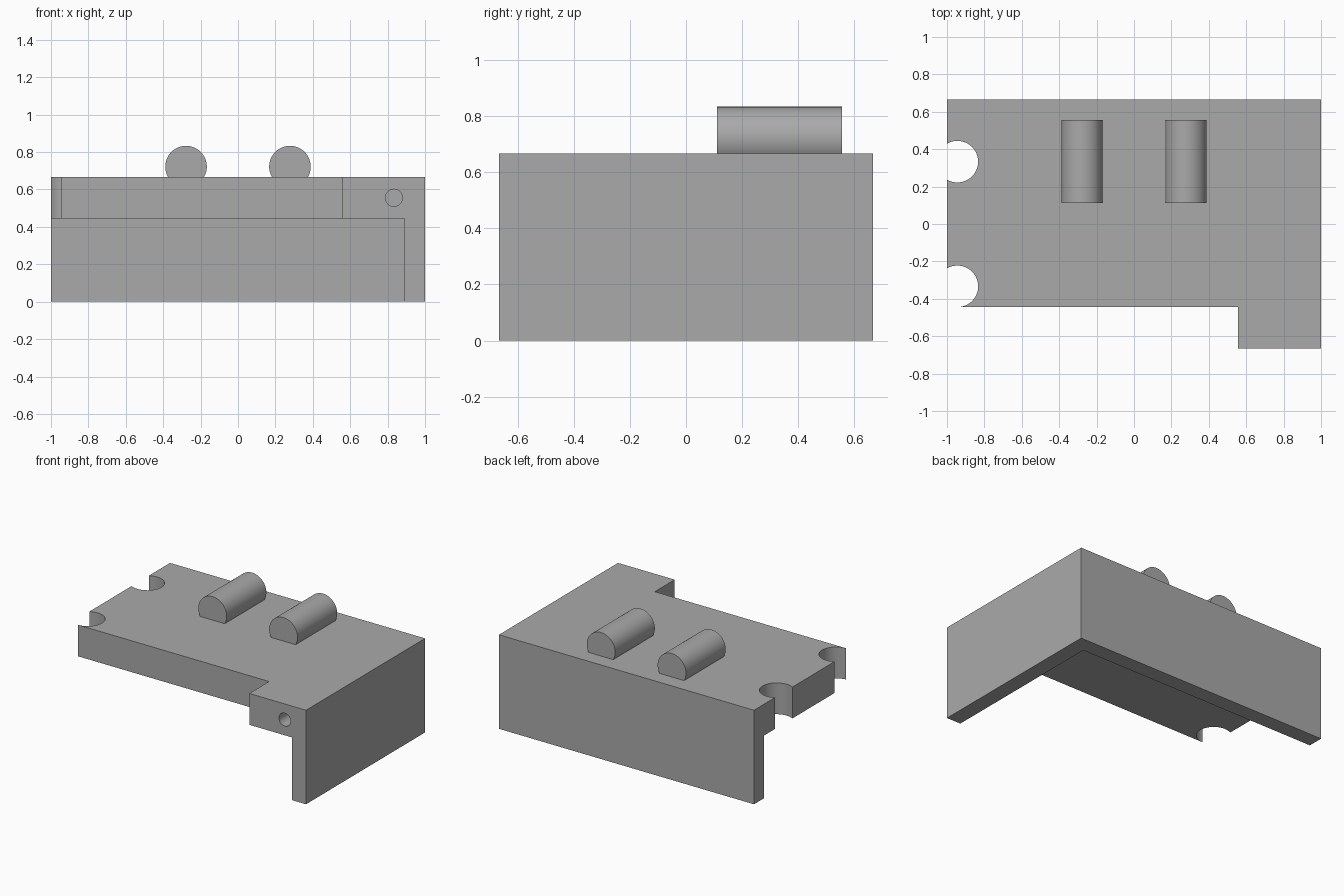
import bpy
import bmesh
from math import sin, cos, acos, radians, pi
from mathutils import Matrix, Vector

default = bpy.data.objects.get("Cube")
if default:
    bpy.data.objects.remove(default, do_unlink=True)

grey = bpy.data.materials.new("plain_grey")
grey.use_nodes = True
colour = (0.4, 0.4, 0.4, 1)
grey.diffuse_color = colour
grey.node_tree.nodes["Principled BSDF"].inputs["Base Color"].default_value = colour

U = 1 / 9                      # module of the design
X, Y = 1.0, 6 * U              # half width and half depth
TOP, UNDER = 6 * U, 4 * U      # slab top and underside


def arc(cx, cy, r, start, end, steps=32):
    """Points along an arc, angles in radians."""
    return [(cx + r * cos(start + (end - start) * i / steps),
             cy + r * sin(start + (end - start) * i / steps))
            for i in range(steps + 1)]


def prism(name, outline, low, high, along_y=False):
    """Extrude an outline along z, or an x-z outline along y."""
    bm = bmesh.new()
    place = (lambda a, b: (a, low, b)) if along_y else (lambda a, b: (a, b, low))
    face = bm.faces.new([bm.verts.new(place(a, b)) for a, b in outline])
    made = bmesh.ops.extrude_face_region(bm, geom=[face])["geom"]
    step = Vector((0, high - low, 0) if along_y else (0, 0, high - low))
    bmesh.ops.translate(bm, vec=step,
                        verts=[v for v in made if isinstance(v, bmesh.types.BMVert)])
    bmesh.ops.recalc_face_normals(bm, faces=bm.faces)
    mesh = bpy.data.meshes.new(name)
    bm.to_mesh(mesh)
    bm.free()
    mesh.materials.append(grey)
    obj = bpy.data.objects.new(name, mesh)
    bpy.context.collection.objects.link(obj)
    return obj


def select(obj):
    bpy.ops.object.select_all(action="DESELECT")
    obj.select_set(True)
    bpy.context.view_layer.objects.active = obj


def combine(target, other, operation):
    """Apply a boolean and remove the second object."""
    other.hide_render = True
    mod = target.modifiers.new(operation.lower(), "BOOLEAN")
    mod.operation, mod.solver, mod.object = operation, "EXACT", other
    select(target)
    bpy.ops.object.modifier_apply(modifier=mod.name)
    bpy.data.objects.remove(other, do_unlink=True)


# Top slab: front tab on the left, two round notches on the right edge
notch_x, notch_y = -X + U / 2, 3 * U
reach = acos(-0.5)             # where the notch circle meets the edge
outline = [(X, -Y), (X, Y), (-X, Y)]
outline += arc(notch_x, notch_y, U, reach, -reach)
outline += arc(notch_x, -notch_y, U, reach, -pi / 2)
outline += [(5 * U, -4 * U), (5 * U, -Y)]
body = prism("body", outline, UNDER, TOP)

# Back and side walls below the slab, as one L-shaped piece
walls = prism("walls", [(X, -Y), (X, Y), (-X, Y), (-X, Y - U),
                        (X - U, Y - U), (X - U, -Y)], 0, UNDER)
combine(body, walls, "UNION")

# Small round hole in the front tab
drill = prism("hole_cutter", arc(7.5 * U, 5 * U, 0.046, 0, 2 * pi * 31 / 32, 31),
              -Y - U, -Y + 2 * U, True)
combine(body, drill, "DIFFERENCE")

# Two rollers partly sunk into the slab
roller_z = TOP + U / 2
rollers = [prism(side + "_roller",
                 arc(x, roller_z, U, radians(-30), radians(210), 48),
                 U, 5 * U, True)
           for side, x in (("left", 2.5 * U), ("right", -2.5 * U))]

for obj in [body] + rollers:
    select(obj)
    bpy.ops.object.shade_smooth_by_angle(angle=radians(30))
